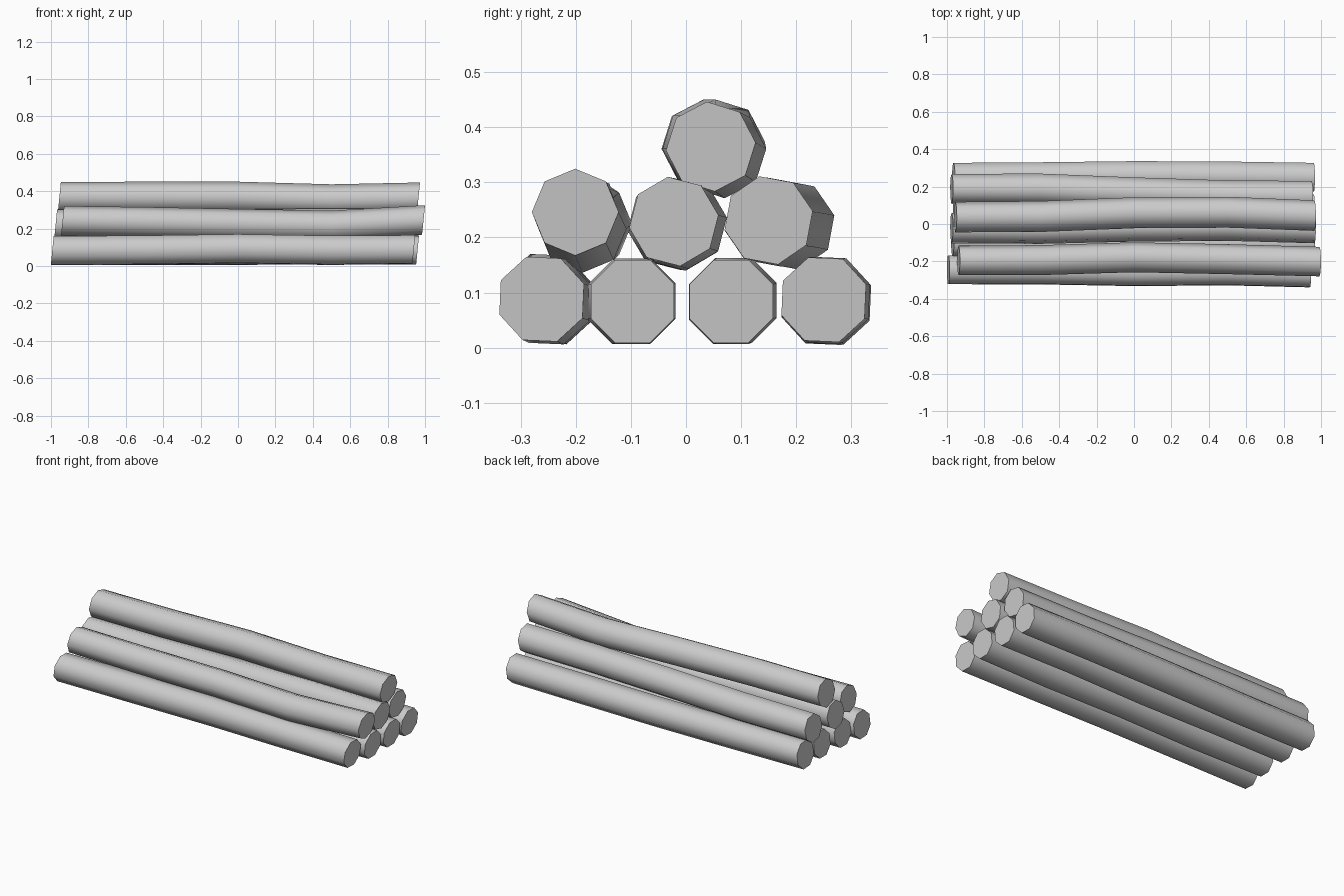
import bpy, bmesh, math

if "Cube" in bpy.data.objects:
    bpy.data.objects.remove(bpy.data.objects["Cube"])

SIDES = 8
R = 0.083


def log(name, x0, x1, path, phase, radius=R, tilt=0.008):
    """Wobbly octagonal log: path holds (y, z) centres from left end to right end."""
    bm = bmesh.new()
    rings = []
    xs = [x0, -0.5, 0.0, 0.5, x1]
    for i, (x, (y, z)) in enumerate(zip(xs, path)):
        r = radius if 0 < i < 4 else radius * 0.985
        ring = []
        for k in range(SIDES):
            a = math.radians(phase) + 2 * math.pi * k / SIDES
            dx = tilt * math.sin(a) if i in (0, 4) else 0
            ring.append(bm.verts.new((x + dx, y + r * math.cos(a), z + r * math.sin(a))))
        rings.append(ring)
    # bark
    for a, b in zip(rings, rings[1:]):
        for k in range(SIDES):
            n = (k + 1) % SIDES
            bm.faces.new((a[k], a[n], b[n], b[k]))
    # cut ends
    bm.faces.new(rings[0])
    bm.faces.new(rings[-1])
    bmesh.ops.recalc_face_normals(bm, faces=bm.faces)
    me = bpy.data.meshes.new(name)
    bm.to_mesh(me)
    bm.free()
    ob = bpy.data.objects.new(name, me)
    bpy.context.collection.objects.link(ob)
    bpy.context.view_layer.objects.active = ob
    ob.select_set(True)
    bpy.ops.object.shade_smooth_by_angle(angle=math.radians(60))
    ob.select_set(False)


# bottom row, front to back
log("bottom_log_1", -0.993, 0.94,
    [(-0.245, 0.083), (-0.245, 0.085), (-0.254, 0.092), (-0.25, 0.084), (-0.262, 0.088)], 20)
log("bottom_log_2", -0.97, 0.96,
    [(-0.095, 0.083), (-0.102, 0.083), (-0.096, 0.085), (-0.102, 0.083), (-0.097, 0.084)], 22.5)
log("bottom_log_3", -0.96, 0.96,
    [(0.085, 0.085), (0.085, 0.086), (0.082, 0.083), (0.088, 0.086), (0.082, 0.084)], 22.5)
log("bottom_log_4", -0.965, 0.96,
    [(0.25, 0.085), (0.252, 0.083), (0.258, 0.084), (0.256, 0.087), (0.25, 0.087)], 20)

# middle row
log("middle_log_1", -0.938, 0.992,
    [(-0.195, 0.242), (-0.193, 0.235), (-0.178, 0.225), (-0.188, 0.216), (-0.201, 0.246)], 0, 0.08)
log("middle_log_2", -0.975, 0.965,
    [(-0.022, 0.222), (-0.024, 0.224), (-0.012, 0.222), (-0.008, 0.225), (-0.022, 0.229)], 8)
log("middle_log_3", -0.975, 0.95,
    [(0.188, 0.222), (0.188, 0.223), (0.168, 0.227), (0.152, 0.229), (0.15, 0.231)], 12)

# top log
log("top_log", -0.955, 0.965,
    [(0.037, 0.368), (0.04, 0.368), (0.06, 0.368), (0.063, 0.354), (0.045, 0.365)], 5)
